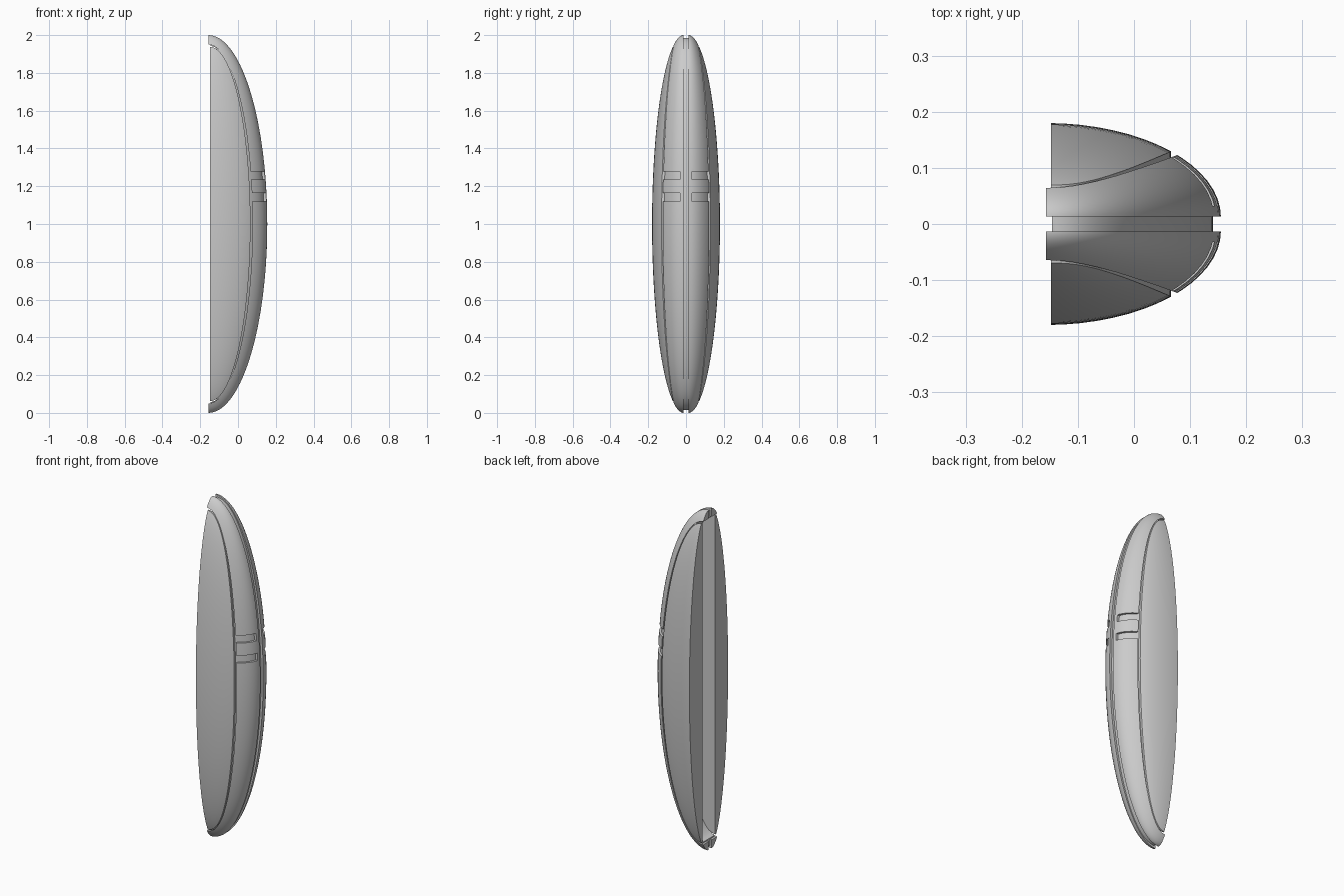
import bpy, bmesh, math

if "Cube" in bpy.data.objects:
    bpy.data.objects.remove(bpy.data.objects["Cube"])

FRONT = 0.155   # foremost x
BACK = -0.157   # back plane x


def make_object(name, verts, faces, helper=False):
    me = bpy.data.meshes.new(name)
    bm = bmesh.new()
    vs = [bm.verts.new(v) for v in verts]
    for f in faces:
        bm.faces.new([vs[i] for i in f])
    bmesh.ops.recalc_face_normals(bm, faces=bm.faces)
    bm.to_mesh(me)
    bm.free()
    ob = bpy.data.objects.new(name, me)
    bpy.context.collection.objects.link(ob)
    ob.hide_render = helper
    return ob


def half_ellipsoid(name, inset=0.0, back=BACK, rings=72, steps=16):
    """Half ellipsoid with a flat back and a narrow flat band down the middle."""
    verts, faces = [], []
    n = 2 * (steps + 1)
    for i in range(rings + 1):
        phi = math.radians(-89 + 178 * i / rings)
        s = math.cos(phi)
        z = 1 + (1 - inset) * math.sin(phi)
        for side in (1, -1):
            for k in range(steps + 1):
                t = math.pi / 2 * (k if side == -1 else steps - k) / steps
                x = back + (FRONT - inset - back) * s * math.cos(t)
                y = side * (0.012 + (0.168 - inset) * s * math.sin(t))
                verts.append((x, y, z))
    for i in range(rings):
        for j in range(n):
            k = (j + 1) % n
            faces.append((i * n + j, i * n + k, (i + 1) * n + k, (i + 1) * n + j))
    faces.append(tuple(range(n)))
    faces.append(tuple(range(rings * n, rings * n + n)))
    return make_object(name, verts, faces)


def prism(name, points, half_width):
    """Extrude an x-z outline along y as a cutter."""
    n = len(points)
    verts = [(x, y, z) for y in (-half_width, half_width) for x, z in points]
    faces = [tuple(range(n)), tuple(range(n, 2 * n))]
    faces += [(i, (i + 1) % n, n + (i + 1) % n, n + i) for i in range(n)]
    return make_object(name, verts, faces, True)


def half_ellipse(cx, a, b, extend=True, steps=72):
    pts = []
    for i in range(steps + 1):
        t = math.pi * (i / steps - 0.5)
        pts.append((cx + a * math.cos(t), 1 + b * math.sin(t)))
    if extend:
        pts += [(-0.3, 1 + b), (-0.3, 1 - b)]
    return pts


def box(name, lo, hi):
    verts = [(x, y, z) for x in (lo[0], hi[0]) for y in (lo[1], hi[1]) for z in (lo[2], hi[2])]
    faces = [(0, 1, 3, 2), (4, 5, 7, 6), (0, 1, 5, 4), (2, 3, 7, 6), (0, 2, 6, 4), (1, 3, 7, 5)]
    return make_object(name, verts, faces, True)


def boolean(ob, cutter, operation='DIFFERENCE'):
    m = ob.modifiers.new("cut", 'BOOLEAN')
    m.operation = operation
    m.solver = 'EXACT'
    m.object = cutter
    bpy.context.view_layer.objects.active = ob
    bpy.ops.object.modifier_apply(modifier=m.name)
    bpy.data.objects.remove(cutter, do_unlink=True)


# Front rim: outer shell ahead of the groove, split by the centre slot
rim = half_ellipsoid("front_rim")
boolean(rim, prism("rim_cutter", half_ellipse(BACK, 0.234, 0.95), 0.4))
boolean(rim, box("slot_cutter", (-0.4, -0.013, -0.2), (0.4, 0.013, 2.2)))

# Paired vent notches on each half of the rim
for side in (1, -1):
    for z in (1.12, 1.235):
        ys = sorted((side * 0.032, side * 0.2))
        boolean(rim, box("notch_cutter", (0, ys[0], z), (0.4, ys[1], z + 0.043)))

# Side panels: either side of the open channel
panels = half_ellipsoid("side_panels")
boolean(panels, prism("panel_outline", half_ellipse(-0.148, 0.214, 0.938, False), 0.4), 'INTERSECT')
boolean(panels, box("gap_cutter", (-0.4, -0.06, -0.2), (0.4, 0.06, 2.2)))

# Inner core: floor of all grooves, with the channel hollowed from the back
core = half_ellipsoid("inner_core", 0.014, -0.146)
boolean(core, prism("channel_cutter", half_ellipse(-0.15, 0.222, 0.943), 0.061))

# Smooth shading with sharp groove edges
for ob in (rim, panels, core):
    bpy.ops.object.select_all(action='DESELECT')
    ob.select_set(True)
    bpy.context.view_layer.objects.active = ob
    bpy.ops.object.shade_smooth_by_angle(angle=math.radians(30))
